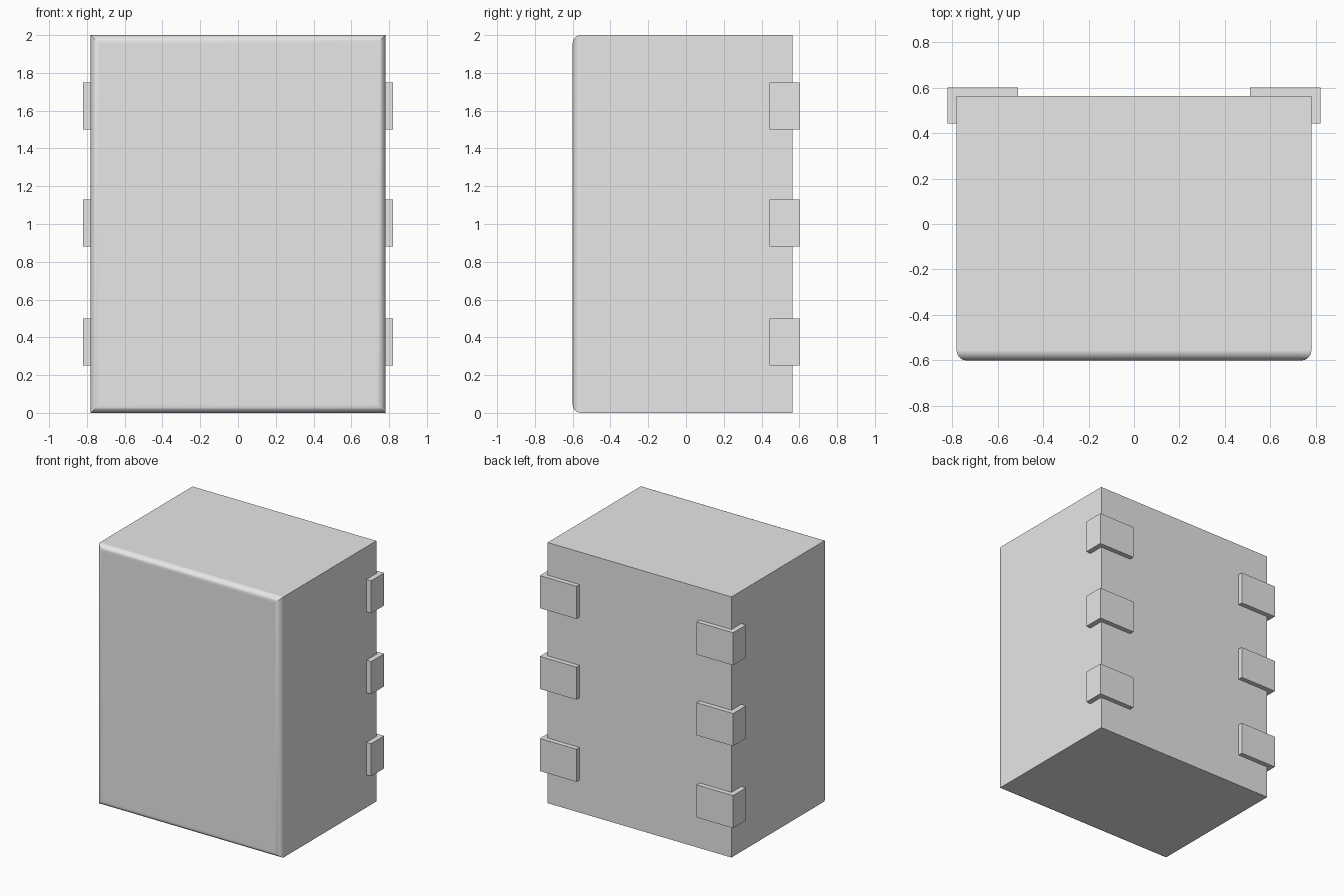
import bpy, bmesh, math

cube = bpy.data.objects.get("Cube")
if cube:
    bpy.data.objects.remove(cube, do_unlink=True)

grey = bpy.data.materials.new("light grey")
grey.diffuse_color = (0.8, 0.8, 0.8, 1)
grey.use_nodes = True
grey.node_tree.nodes["Principled BSDF"].inputs["Base Color"].default_value = (0.8, 0.8, 0.8, 1)


def loft(name, rings):
    """Bridge matching point rings and cap both ends."""
    bm = bmesh.new()
    loops = [[bm.verts.new(p) for p in ring] for ring in rings]
    for a, b in zip(loops, loops[1:]):
        for i in range(len(a)):
            j = (i + 1) % len(a)
            bm.faces.new((a[i], a[j], b[j], b[i]))
    bm.faces.new(loops[0])
    bm.faces.new(loops[-1])
    bmesh.ops.recalc_face_normals(bm, faces=bm.faces[:])
    mesh = bpy.data.meshes.new(name)
    bm.to_mesh(mesh)
    bm.free()
    mesh.materials.append(grey)
    obj = bpy.data.objects.new(name, mesh)
    bpy.context.collection.objects.link(obj)
    return obj


# Box body: rounded front rim with mitred corners, sharp everywhere else
HALF_W, HEIGHT, FRONT, BACK, RADIUS, STEPS = 0.78, 2.0, -0.60, 0.563, 0.045, 8


def rectangle(inset, y):
    x, z0, z1 = HALF_W - inset, inset, HEIGHT - inset
    return [(-x, y, z0), (x, y, z0), (x, y, z1), (-x, y, z1)]


rings = []
for i in range(STEPS + 1):
    a = math.pi / 2 * i / STEPS
    rings.append(rectangle(RADIUS * (1 - math.sin(a)), FRONT + RADIUS * (1 - math.cos(a))))
rings.append(rectangle(0, BACK))
body = loft("cabinet_body", rings)

bpy.ops.object.select_all(action='DESELECT')
body.select_set(True)
bpy.context.view_layer.objects.active = body
bpy.ops.object.shade_smooth_by_angle(angle=math.radians(30))
weighted = body.modifiers.new("weighted_normals", 'WEIGHTED_NORMAL')
weighted.keep_sharp = True

# L-shaped hinges wrapped round the two back corners
OUT_X, OUT_Y = 0.82, 0.60
profile = [(0.51, BACK), (HALF_W, BACK), (HALF_W, 0.443),
           (OUT_X, 0.443), (OUT_X, OUT_Y), (0.51, OUT_Y)]
for side, sign in (("left", 1), ("right", -1)):
    for level, z in (("lower", 0.25), ("middle", 0.88), ("upper", 1.50)):
        loft(f"{level}_{side}_hinge",
             [[(sign * x, y, h) for x, y in profile] for h in (z, z + 0.25)])
